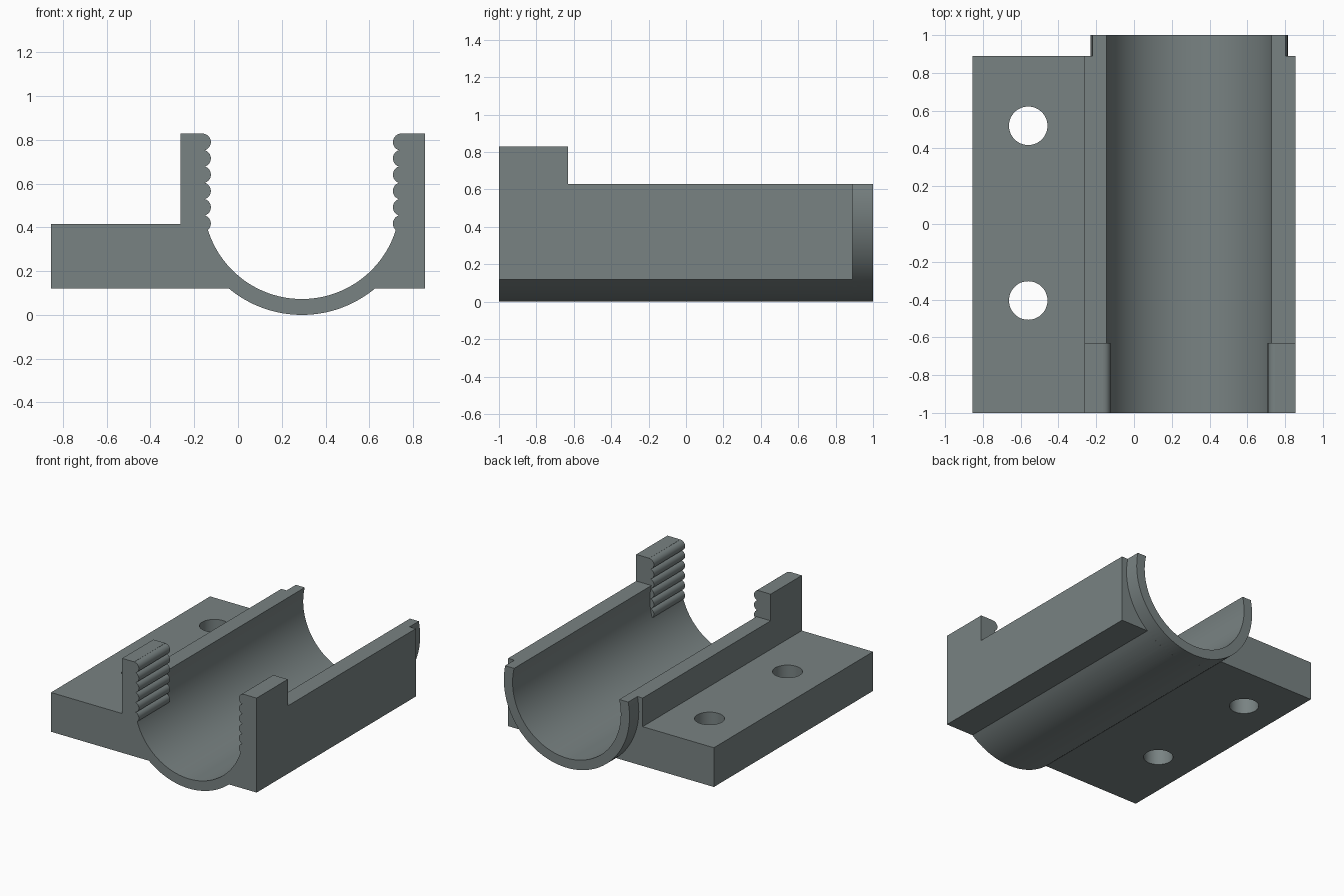
import bpy, bmesh, math

if "Cube" in bpy.data.objects:
    bpy.data.objects.remove(bpy.data.objects["Cube"])

CX, CZ = 0.292, 0.5225          # trough axis
R_OUT, R_IN = 0.5225, 0.45
RIM, TOP = 0.63, 0.83           # rim height, jaw height

grey = bpy.data.materials.new("slate grey")
grey.diffuse_color = (0.19, 0.225, 0.225, 1)
grey.use_nodes = True
grey.node_tree.nodes["Principled BSDF"].inputs["Base Color"].default_value = grey.diffuse_color


def extrude(name, profile, y0, y1):
    """Closed x/z profile swept along y."""
    bm = bmesh.new()
    face = bm.faces.new([bm.verts.new((x, y0, z)) for x, z in profile])
    res = bmesh.ops.extrude_face_region(bm, geom=[face])
    verts = [v for v in res["geom"] if isinstance(v, bmesh.types.BMVert)]
    bmesh.ops.translate(bm, verts=verts, vec=(0, y1 - y0, 0))
    bmesh.ops.recalc_face_normals(bm, faces=bm.faces)
    me = bpy.data.meshes.new(name)
    bm.to_mesh(me)
    bm.free()
    me.materials.append(grey)
    ob = bpy.data.objects.new(name, me)
    bpy.context.collection.objects.link(ob)
    return ob


def arc(r, z_end, n):
    """Lower arc of the trough from left to right, ending at height z_end."""
    a = math.asin((z_end - CZ) / r)
    start, sweep = math.pi - a, math.pi + 2 * a
    return [(CX + r * math.cos(start + sweep * i / n),
             CZ + r * math.sin(start + sweep * i / n)) for i in range(n + 1)]


def boolean(ob, other, op):
    m = ob.modifiers.new(op.lower(), "BOOLEAN")
    m.operation, m.solver, m.object = op, "EXACT", other
    bpy.context.view_layer.objects.active = ob
    bpy.ops.object.modifier_apply(modifier=m.name)
    bpy.data.objects.remove(other)


# Main body: mounting flange, side walls and round trough
body = extrude("trough_body",
               [(-0.263, RIM), (-0.263, 0.415), (-0.855, 0.415), (-0.855, 0.12)]
               + arc(R_OUT, 0.12, 32)
               + [(0.855, 0.12), (0.855, RIM)]
               + arc(R_IN, RIM, 64)[::-1], -1, 0.89)

# Thin round lip at the back end
lip = extrude("end_lip", arc(R_OUT, RIM, 64) + arc(R_IN, RIM, 64)[::-1], 0.89, 1)
boolean(body, lip, "UNION")

# Ribbed jaws at the front, the right one mirrored about the trough axis
ridge_x, ridge_r, pitch = -0.163, 0.039, 0.0745
half = math.asin(pitch / 2 / ridge_r)
jaw = [(-0.263, TOP), (ridge_x, TOP)]
for k in range(6):
    zc = 0.79 - pitch * k
    a0 = math.pi / 2 if k == 0 else half
    for i in range(13):
        a = a0 - (a0 + half) * i / 12
        jaw.append((ridge_x + ridge_r * math.cos(a), zc + ridge_r * math.sin(a)))
jaw += [(-0.12 - 0.05, 0.38), (-0.2, 0.45), (-0.2, RIM), (-0.263, RIM)]
for side, prof in (("left", jaw), ("right", [(2 * CX - x, z) for x, z in jaw])):
    if side == "right":
        prof = [(0.855 if x > 0.84 else x, z) for x, z in prof]
    boolean(body, extrude(side + "_jaw", prof, -1, -0.63), "UNION")

# Screw holes through the flange
for y in (0.52, -0.405):
    bpy.ops.mesh.primitive_cylinder_add(vertices=48, radius=0.102, depth=1,
                                        location=(-0.56, y, 0.27))
    drill = bpy.context.object
    drill.hide_render = True
    boolean(body, drill, "DIFFERENCE")

# Smooth curved surfaces, keep hard edges
bpy.ops.object.select_all(action="DESELECT")
body.select_set(True)
bpy.context.view_layer.objects.active = body
bpy.ops.object.shade_smooth_by_angle(angle=math.radians(25))
